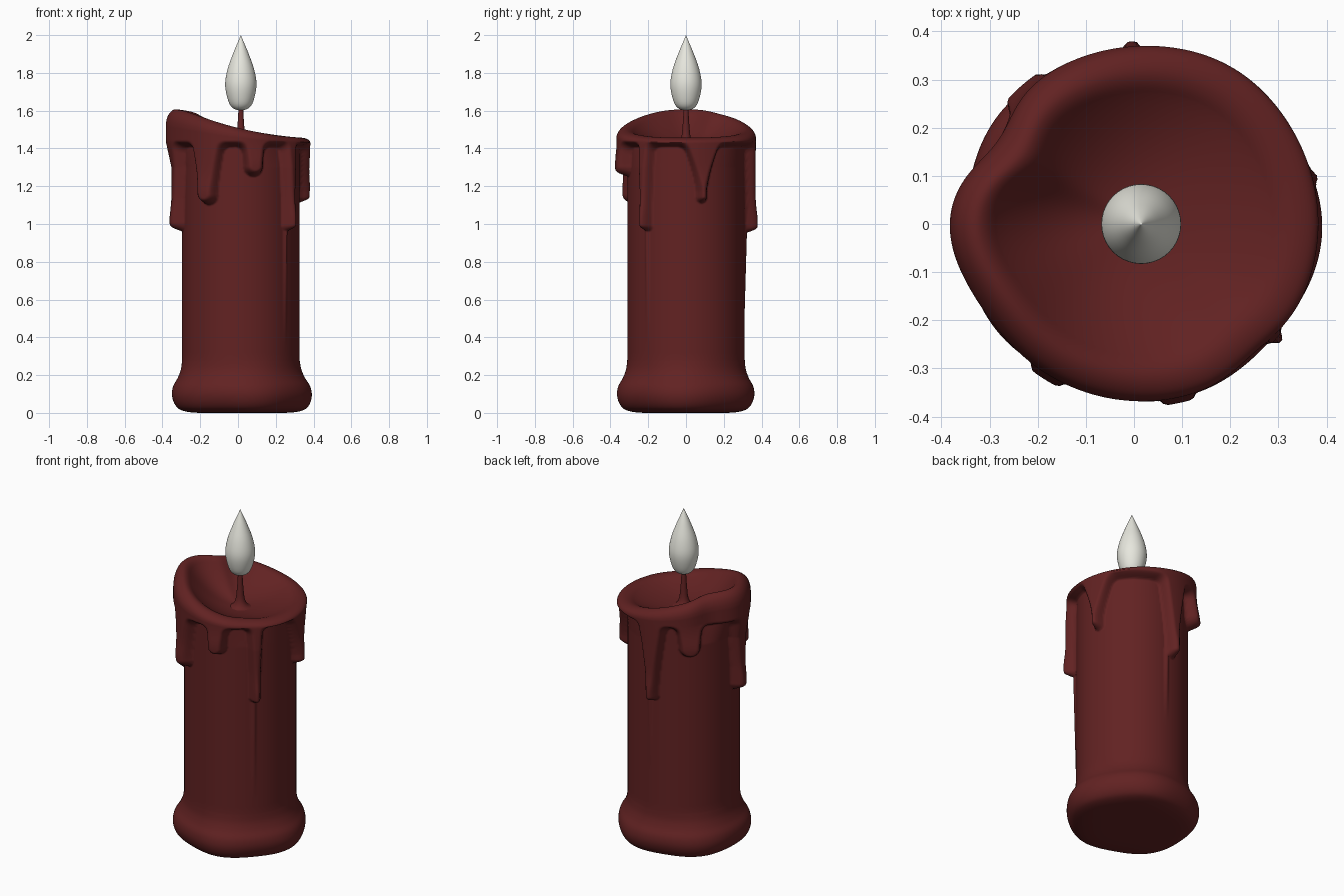
import bpy, bmesh, math
from mathutils import Vector

cube = bpy.data.objects.get("Cube")
if cube:
    bpy.data.objects.remove(cube)

CX = 0.015      # axis of the candle
BODY = 0.311    # plain column radius
SEGMENTS = 256


def material(name, rgb, rough):
    m = bpy.data.materials.new(name)
    m.use_nodes = True
    m.diffuse_color = (*rgb, 1)
    node = m.node_tree.nodes["Principled BSDF"]
    node.inputs["Base Color"].default_value = (*rgb, 1)
    node.inputs["Roughness"].default_value = rough
    return m


wax = material("dark red wax", (0.122, 0.016, 0.016), 0.5)
glow = material("warm white flame", (0.8, 0.8, 0.73), 0.5)


def skin(name, columns, mat):
    """Join neighbouring columns of points around the axis into a smooth closed surface."""
    bm = bmesh.new()
    grid = [[bm.verts.new(p) for p in col] for col in columns]
    for a, b in zip(grid, grid[1:] + grid[:1]):
        for i in range(len(a) - 1):
            bm.faces.new((a[i], b[i], b[i + 1], a[i + 1]))
    bmesh.ops.remove_doubles(bm, verts=bm.verts, dist=0.00002)
    bmesh.ops.recalc_face_normals(bm, faces=bm.faces)
    mesh = bpy.data.meshes.new(name)
    bm.to_mesh(mesh)
    bm.free()
    mesh.materials.append(mat)
    mesh.shade_smooth()
    obj = bpy.data.objects.new(name, mesh)
    bpy.context.collection.objects.link(obj)
    return obj


def smooth_profile(points, steps=4):
    """Catmull-Rom curve through (radius, height) points."""
    pts = [Vector(p) for p in points]
    pts = [pts[0]] + pts + [pts[-1]]
    out = []
    for a, b, c, d in zip(pts, pts[1:], pts[2:], pts[3:]):
        for k in range(steps):
            t = k / steps
            out.append(b + 0.5 * t * ((c - a) + t * (2 * a - 5 * b + 4 * c - d
                       + t * (3 * b - a - 3 * c + d))))
    out.append(pts[-1])
    return [(p.x, p.y) for p in out]


def spin(r, z, ang):
    return (CX + r * math.cos(ang), r * math.sin(ang), z)


def lathe(name, points, mat, count=40):
    prof = smooth_profile(points)
    angles = [math.tau * i / count for i in range(count)]
    return skin(name, [[spin(max(0, r), z, a) for r, z in prof] for a in angles], mat)


def ang_diff(ang, degrees):
    return (ang - math.radians(degrees) + math.pi) % math.tau - math.pi


def bump(ang, degrees, width):
    return math.exp(-(ang_diff(ang, degrees) / math.radians(width)) ** 2)


def clamp(v):
    return max(0.0, min(1.0, v))


# Wax drips: direction in degrees, lowest point, half width, widening at the top
DRIPS = [(-122, 1.10, 0.058, 0.05), (-78, 1.25, 0.056, 0.02), (-40, 0.96, 0.034, 0.02),
         (15, 1.11, 0.032, 0.09), (93, 0.95, 0.038, 0.06), (131, 1.235, 0.066, 0.03),
         (189, 0.96, 0.048, 0.04)]
# Thin dried trails: direction, bottom, top
TRAILS = [(-41, 0.36, 1.0), (88, 0.55, 1.0)]


def drip_height(ang, z):
    """How far the melted collar and its drips stand out from the column."""
    dist = 1.408 - z
    bulb = 0
    for deg, low, half, flare in DRIPS:
        s = 0.335 * ang_diff(ang, deg)
        w = half + flare * clamp((z - low - 0.06) / (1.4 - low)) ** 1.4
        d = math.hypot(s, max(0, low + half - z)) - w
        if d < 0:
            bulb = 0.012 * math.exp(-((z - low - 0.06) / 0.08) ** 2)
        k = 0.04
        h = clamp(0.5 + 0.5 * (dist - d) / k)
        dist = dist * (1 - h) + d * h - k * h * (1 - h)
    height = (0.057 + bulb) * math.sin(math.pi / 2 * clamp(-dist / 0.034))
    for deg, low, top in TRAILS:
        if low < z < top:
            s = 0.335 * ang_diff(ang, deg)
            height = max(height, 0.016 * (z - low) / (top - low) * clamp(1 - abs(s) / 0.018))
    return height


def rim_height(ang):
    c = math.cos(ang)
    return 1.505 - 0.075 * c + 0.027 * c * c


def outer_radius(ang, z):
    lobes = (0.030 * bump(ang, 180, 22) - 0.028 * bump(ang, 150, 15)
             - 0.012 * bump(ang, -48, 14) + 0.008 * bump(ang, 60, 25))
    return BODY + drip_height(ang, z) + lobes * clamp((z - 1.30) / 0.14)


BASE = smooth_profile([(0, 0), (0.22, 0), (0.31, 0.012), (0.348, 0.04), (0.366, 0.09),
                       (0.36, 0.14), (0.335, 0.185), (0.318, 0.23), (BODY, 0.28)])
# Rolled lip: inward offset, and height as a share of the roll
RIM = smooth_profile([(0, -1), (-0.004, -0.65), (-0.016, -0.3), (-0.036, -0.06),
                      (-0.058, 0), (-0.08, -0.15), (-0.1, -0.45)], 3)


def candle_column(ang):
    col = []
    # spread foot with soft lobes
    lobe = 0.009 * math.cos(5 * ang + 0.3) + 0.006 * math.cos(2 * ang)
    for r, z in BASE:
        col.append(spin(r + lobe * clamp(1 - z / 0.28) * clamp(r / 0.3), z, ang))
    # column, then the finely divided drip zone
    top = rim_height(ang)
    roll = 0.026 + 0.4 * (top - 1.457)
    wall = top - roll
    heights = [0.28 + 0.62 * i / 16 for i in range(1, 17)]
    heights += [0.9 + (wall - 0.9) * i / 90 for i in range(1, 90)]
    col += [spin(outer_radius(ang, z), z, ang) for z in heights]
    # rolled rim, always above the full collar
    edge = outer_radius(ang, max(wall, 1.45))
    col += [spin(edge + dr, top + dz * roll, ang) for dr, dz in RIM]
    # bowl
    r0, z0 = edge + RIM[-1][0], top + RIM[-1][1] * roll
    floor = 1.405
    for i in range(11, -1, -1):
        f = i / 12
        col.append(spin(r0 * f, floor + (z0 - floor) * f ** 2.2, ang))
    return col


skin("candle_body", [candle_column(math.tau * i / SEGMENTS) for i in range(SEGMENTS)], wax)

# Wick, flaring into the wax pool
lathe("wick", [(0.075, 1.402), (0.045, 1.415), (0.026, 1.45), (0.018, 1.52),
               (0.013, 1.6), (0.011, 1.64), (0, 1.642)], wax, 24)

# Teardrop flame
lathe("flame", [(0, 1.6), (0.04, 1.612), (0.066, 1.65), (0.083, 1.735), (0.07, 1.82),
                (0.04, 1.905), (0.016, 1.962), (0, 2.0)], glow)
